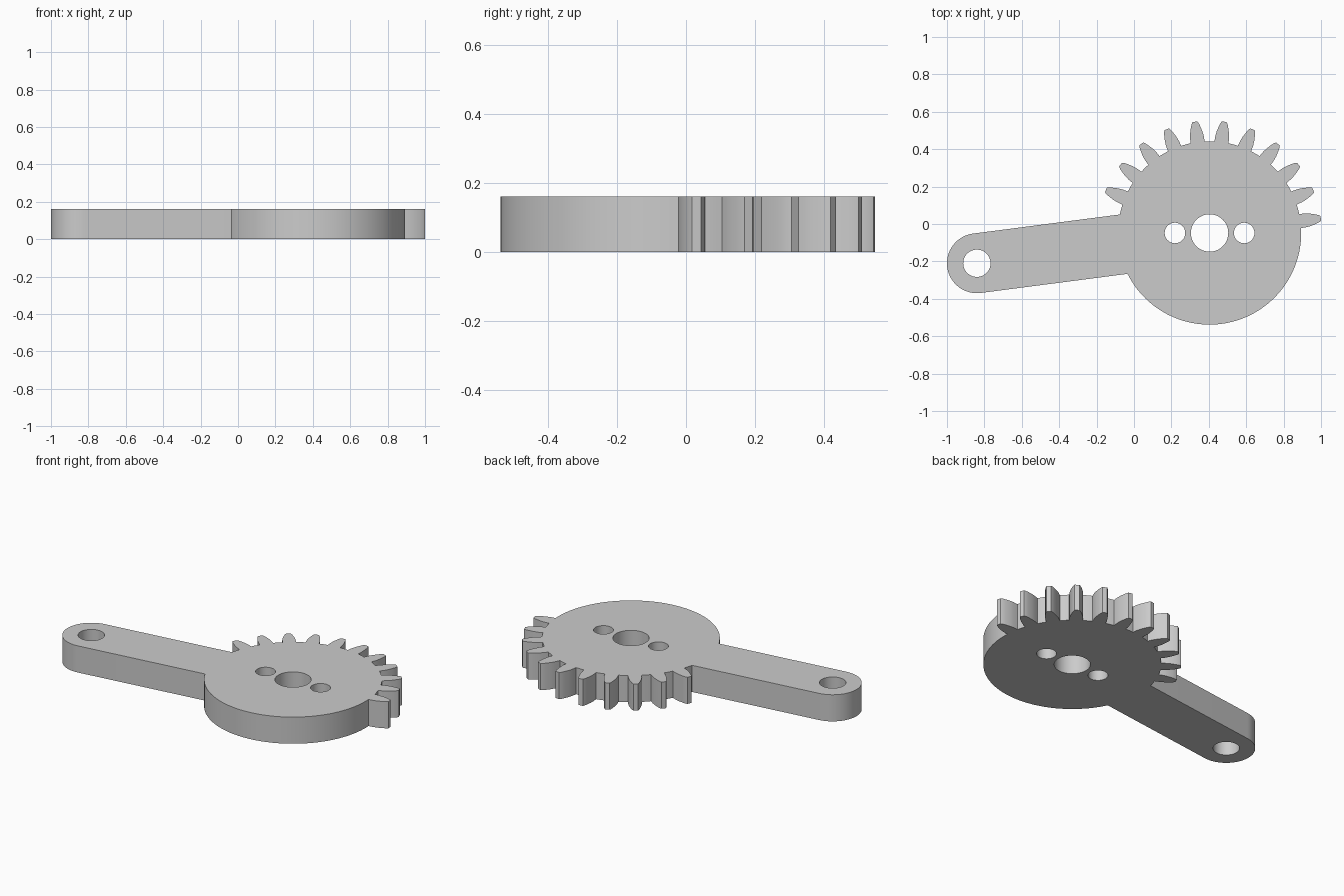
import bpy, bmesh
from math import radians, asin, atan2, pi, tau
from mathutils import Vector, Matrix

cube = bpy.data.objects.get("Cube")
if cube:
    bpy.data.objects.remove(cube, do_unlink=True)

THICKNESS = 0.162
HUB, HUB_R = Vector((0.404, -0.048)), 0.49
PIVOT, ARM_R = Vector((-0.84, -0.21)), 0.16
TEETH, PITCH, FIRST = 11, radians(15), radians(7.5)
# Tooth flank as (radius, half width), from root to tip
FLANK = [(0.49, 0.038), (0.52, 0.037), (0.545, 0.033), (0.57, 0.026), (0.588, 0.02), (0.6, 0.013)]


def polar(centre, radius, angle):
    return centre + Matrix.Rotation(angle, 2) @ Vector((radius, 0))


def arc(centre, radius, start, end, steps):
    return [polar(centre, radius, start + (end - start) * i / steps) for i in range(steps + 1)]


def circle(centre, radius, steps=48):
    return arc(centre, radius, 0, tau, steps)[:-1]


def tooth(angle):
    profile = [(r, -w) for r, w in FLANK] + [(r, w) for r, w in reversed(FLANK)]
    return [polar(HUB, r, angle + w / r) for r, w in profile]


# Outline: plain rim, toothed rim, then the arm and its round end
axis = PIVOT - HUB
arm_angle = atan2(axis.y, axis.x) % tau
spread = asin(ARM_R / HUB_R)
half_root = FLANK[0][1] / HUB_R
outline = arc(HUB, HUB_R, arm_angle + spread - tau, FIRST - half_root, 64)[:-1]
for i in range(TEETH):
    angle = FIRST + i * PITCH
    outline += tooth(angle)
    if i < TEETH - 1:
        outline += arc(HUB, HUB_R, angle + half_root, angle + PITCH - half_root, 4)[1:-1]
last = FIRST + (TEETH - 1) * PITCH + half_root
outline += arc(HUB, HUB_R, last, arm_angle - spread, 5)[1:]
outline += arc(PIVOT, ARM_R, arm_angle - pi / 2, arm_angle + pi / 2, 32)

# Shaft hole, two screw holes and the arm pivot hole
screw = Vector((0.185, 0))
loops = [outline, circle(HUB, 0.1), circle(PIVOT, 0.073)]
loops += [circle(HUB + side * screw, 0.055) for side in (-1, 1)]

# Fill the outline around the holes and extrude it to a plate
bm = bmesh.new()
for loop in loops:
    verts = [bm.verts.new((p.x, p.y, 0)) for p in loop]
    for a, b in zip(verts, verts[1:] + verts[:1]):
        bm.edges.new((a, b))
bmesh.ops.triangle_fill(bm, use_beauty=True, use_dissolve=False, edges=bm.edges[:], normal=(0, 0, 1))
extruded = bmesh.ops.extrude_face_region(bm, geom=bm.faces[:], use_keep_orig=True)
top = [g for g in extruded["geom"] if isinstance(g, bmesh.types.BMVert)]
bmesh.ops.translate(bm, verts=top, vec=(0, 0, THICKNESS))
bmesh.ops.recalc_face_normals(bm, faces=bm.faces[:])

mesh = bpy.data.meshes.new("sector_gear_arm")
bm.to_mesh(mesh)
bm.free()
gear = bpy.data.objects.new("sector_gear_arm", mesh)
bpy.context.collection.objects.link(gear)

# Single plain grey
grey = bpy.data.materials.new("light_grey")
grey.use_nodes = True
colour = (0.6, 0.6, 0.6, 1)
grey.diffuse_color = colour
grey.node_tree.nodes["Principled BSDF"].inputs["Base Color"].default_value = colour
mesh.materials.append(grey)

bpy.ops.object.select_all(action="DESELECT")
gear.select_set(True)
bpy.context.view_layer.objects.active = gear
bpy.ops.object.shade_smooth_by_angle(angle=radians(25))
